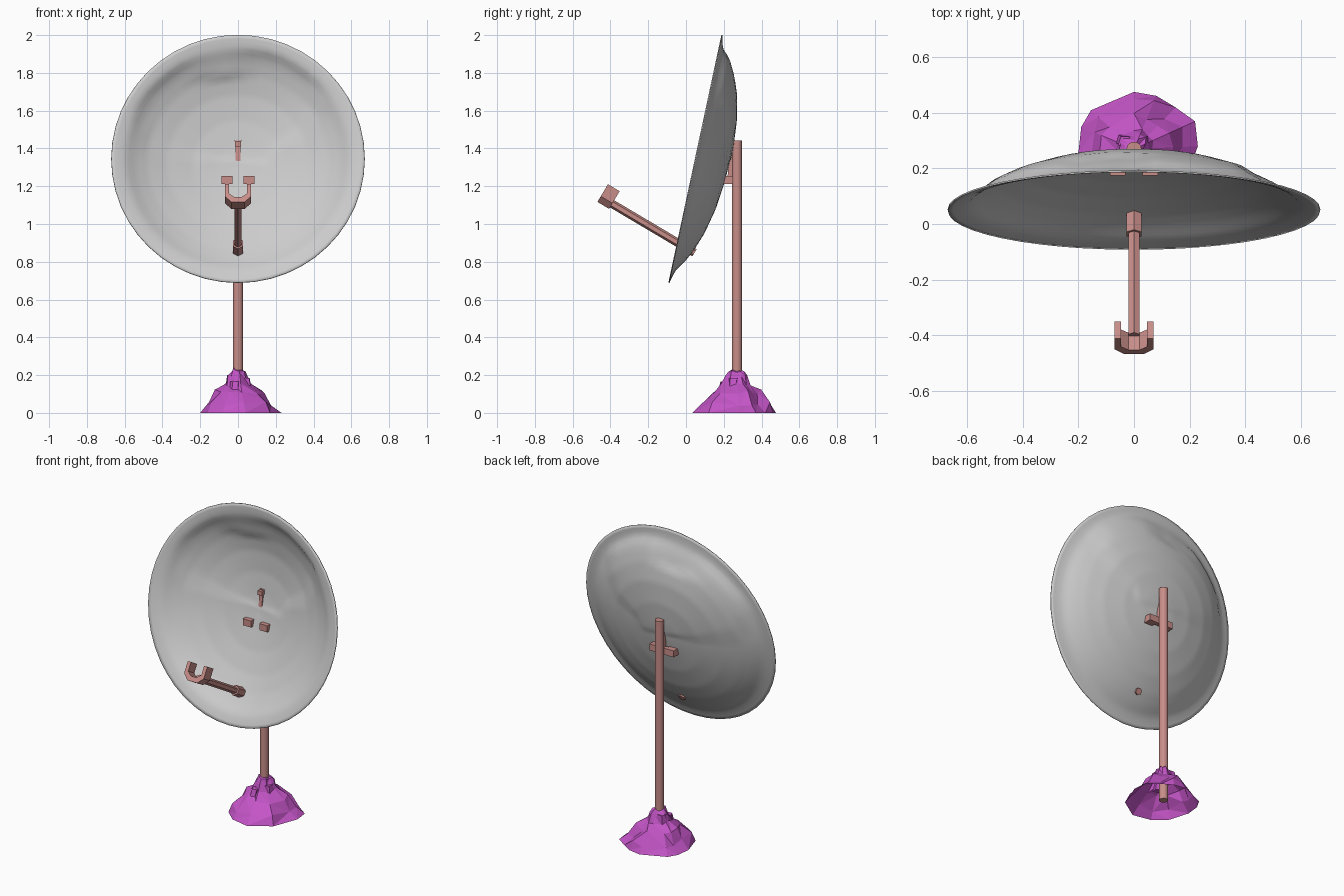
import bpy, bmesh, math, random
from mathutils import Vector

if "Cube" in bpy.data.objects:
    bpy.data.objects.remove(bpy.data.objects["Cube"])

random.seed(4)


def material(name, col):
    m = bpy.data.materials.new(name)
    m.diffuse_color = (*col, 1)
    m.use_nodes = True
    m.node_tree.nodes["Principled BSDF"].inputs["Base Color"].default_value = m.diffuse_color
    return m


PINK = material("pole_pink", (0.58, 0.27, 0.25))
MAGENTA = material("mound_magenta", (0.55, 0.09, 0.57))


def make(name, verts, faces, mat=None, smooth=None):
    me = bpy.data.meshes.new(name)
    me.from_pydata([tuple(v) for v in verts], [], faces)
    bm = bmesh.new()
    bm.from_mesh(me)
    bmesh.ops.recalc_face_normals(bm, faces=bm.faces)
    bm.to_mesh(me)
    bm.free()
    ob = bpy.data.objects.new(name, me)
    bpy.context.collection.objects.link(ob)
    if mat:
        me.materials.append(mat)
    if smooth:
        bpy.ops.object.select_all(action='DESELECT')
        ob.select_set(True)
        bpy.context.view_layer.objects.active = ob
        bpy.ops.object.shade_smooth_by_angle(angle=math.radians(smooth))
    return ob


def prism(name, profile, origin, ax, ay, vec, mat, smooth=None):
    """Extrude a 2D profile (in axes ax, ay) along vec."""
    n = len(profile)
    lo = [origin + ax * p + ay * q for p, q in profile]
    faces = [[i, (i + 1) % n, n + (i + 1) % n, n + i] for i in range(n)]
    faces += [list(range(n)), list(range(n, 2 * n))]
    return make(name, lo + [v + vec for v in lo], faces, mat, smooth)


def ngon(n, r, turn=0.0):
    return [(r * math.cos(math.tau * i / n + turn), r * math.sin(math.tau * i / n + turn)) for i in range(n)]


def box(name, x, y, z, mat):
    prof = [(x[0], y[0]), (x[1], y[0]), (x[1], y[1]), (x[0], y[1])]
    return prism(name, prof, Vector((0, 0, z[0])), X, Y, Z * (z[1] - z[0]), mat)


X, Y, Z = Vector((1, 0, 0)), Vector((0, 1, 0)), Vector((0, 0, 1))

# Dish: tilted shallow bowl with an irregular patch pressed backwards
UP, BACK = Vector((0, 0.209, 0.978)), Vector((0, 0.978, -0.209))
CENTRE = Vector((0, 0.05, 1.345))
PROFILE = [(0, .178), (.11, .172), (.24, .157), (.376, .126), (.48, .088),
           (.54, .057), (.6, .018), (.64, .006), (.671, 0)]
PATCH = [(.45, .42), (.21, .585), (.05, .6), (.03, .5), (-.1, .46), (-.2, .48), (-.25, .57),
         (-.45, .41), (-.57, .27), (-.49, .09), (-.22, .03), (-.06, .02), (.17, 0), (.2, .09),
         (.33, .15), (.41, .24)]


def bowl(r):
    for (r0, d0), (r1, d1) in zip(PROFILE, PROFILE[1:]):
        if r <= r1 + 1e-6:
            return d0 + (d1 - d0) * (r - r0) / (r1 - r0)
    return 0.0


def dent(x, u):
    inside, near = False, 9.0
    p = Vector((x, u))
    for i in range(len(PATCH)):
        a, b = Vector(PATCH[i - 1]), Vector(PATCH[i])
        if (a.y > u) != (b.y > u) and x < a.x + (b.x - a.x) * (u - a.y) / (b.y - a.y):
            inside = not inside
        t = max(0, min(1, (p - a).dot(b - a) / (b - a).length_squared))
        near = min(near, (p - a - (b - a) * t).length)
    if not inside:
        return 0.0
    return 0.016 * min(1, near / 0.03) * min(1, 0.3 + u / 0.5)


SEG, RINGS = 48, 36
verts, faces = [CENTRE + BACK * bowl(0)], []
for k in range(1, RINGS + 1):
    r = 0.671 * k / RINGS
    for x, u in ngon(SEG, r):
        verts.append(CENTRE + X * x + UP * u + BACK * (bowl(r) + dent(x, u)))
for i in range(SEG):
    j = (i + 1) % SEG
    faces.append([0, 1 + i, 1 + j])
    for k in range(RINGS - 1):
        a, b = 1 + k * SEG, 1 + (k + 1) * SEG
        faces.append([a + i, b + i, b + j, a + j])
dish = make("dish", verts, faces, smooth=60)
sol = dish.modifiers.new("thickness", 'SOLIDIFY')
sol.thickness, sol.offset = 0.006, 0

# Pole
prism("pole", ngon(14, 0.027), Vector((0, 0.27, 0.01)), X, Y, Z * 1.433, PINK, 40)

# Brackets joining pole and dish
for side in (-1, 1):
    xs = sorted((side * 0.03, side * 0.087))
    box("bracket_prong", xs, (0.175, 0.245), (1.213, 1.255), PINK)
box("bracket_crossbar", (-0.087, 0.087), (0.222, 0.25), (1.213, 1.255), PINK)
prism("bracket_spine", [(0.22, 1.25), (0.25, 1.25), (0.25, 1.43), (0.236, 1.43)],
      X * -0.012, Y, Z, X * 0.024, PINK)
box("bracket_top", (-0.016, 0.016), (0.225, 0.26), (1.41, 1.437), PINK)

# Feed arm with a thicker foot where it meets the dish
ALONG = Vector((0, -0.86, 0.51)).normalized()
PERP = Vector((0, 0.51, 0.86)).normalized()
foot = Vector((0, 0.045, 0.848))
prism("feed_arm", ngon(6, 0.022, math.pi / 6), foot, X, PERP, ALONG * 0.52, PINK)
prism("feed_arm_foot", ngon(6, 0.032, math.pi / 6), foot + ALONG * 0.015, X, PERP, ALONG * 0.08, PINK)

# Forked receiver cradle
half = [(.035, 0), (.07, .035), (.07, .109), (.047, .109), (.047, .052), (.02, .03)]
fork = half + [(-x, p) for x, p in reversed(half)]
prism("receiver_fork", fork, Vector((0, -0.407, 1.08)), X, PERP, ALONG * 0.072, PINK)

# Rough low-poly mound, open underneath
BASE = [(.23, .28), (.22, .37), (.15, .42), (.08, .462), (0, .476), (-.155, .41), (-.19, .35),
        (-.2, .26), (-.16, .13), (-.08, .06), (.04, .035), (.17, .12)]
LEVELS = [(1, 0), (.82, .05), (.56, .115), (.33, .155), (.26, .19), (.17, .225)]
verts, faces, n = [], [], len(BASE)
for k, (s, z) in enumerate(LEVELS):
    for bx, by in BASE:
        f = s * (1 + (random.uniform(-.13, .13) if k else 0))
        dz = random.uniform(-.015, .012) if k else 0
        verts.append((bx * f, 0.27 + (by - 0.27) * f, z + dz))
for k in range(len(LEVELS) - 1):
    for i in range(n):
        j = (i + 1) % n
        a, b, c, d = k * n + i, k * n + j, (k + 1) * n + j, (k + 1) * n + i
        faces += [[a, b, c], [a, c, d]] if random.random() < .5 else [[a, b, d], [b, c, d]]
top = len(verts)
verts.append((0, 0.27, 0.235))
faces += [[top - n + i, top - n + (i + 1) % n, top] for i in range(n)]
make("mound", verts, faces, MAGENTA)

# Small stones stuck to the mound
for x, y, z, r in ((-.02, .19, .145, .026), (.045, .25, .165, .03), (-.04, .3, .18, .026)):
    prism("mound_stone", ngon(5, r, x * 40), Vector((x, y, z - .03)), X, Y,
          Vector((-x * .2, (0.27 - y) * .2, .05)), MAGENTA)
